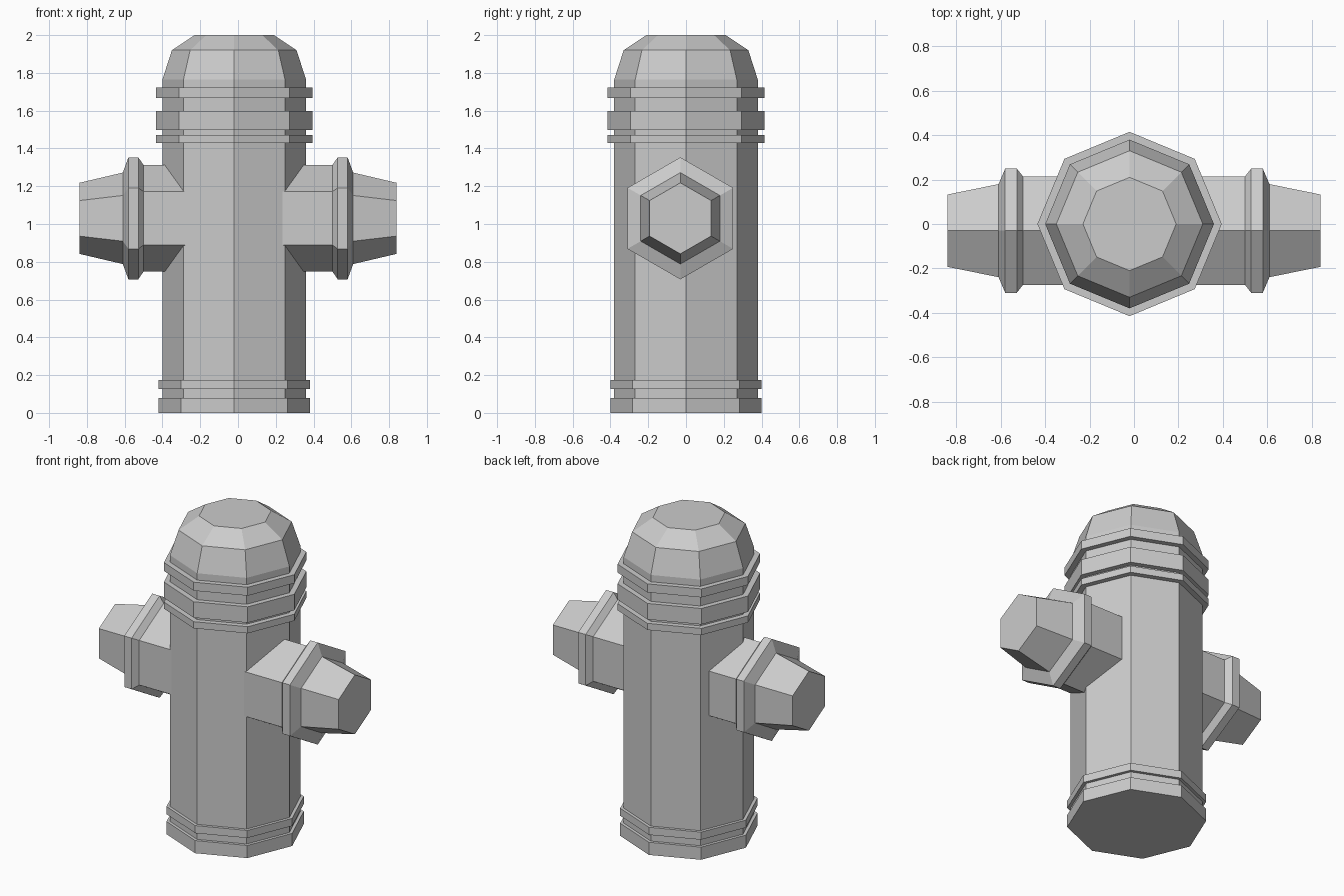
import bpy, bmesh
from math import cos, sin, pi

if "Cube" in bpy.data.objects:
    bpy.data.objects.remove(bpy.data.objects["Cube"])


def lathe(name, profile, sides, place):
    """Faceted closed solid from (radius, height) pairs; place maps it to world axes."""
    bm = bmesh.new()
    rings = [[bm.verts.new(place(r * cos(2 * pi * i / sides), r * sin(2 * pi * i / sides), h))
              for i in range(sides)] for r, h in profile]
    for a, b in zip(rings, rings[1:]):
        for i in range(sides):
            j = (i + 1) % sides
            bm.faces.new((a[i], a[j], b[j], b[i]))
    bm.faces.new(rings[0][::-1])
    bm.faces.new(rings[-1])
    bmesh.ops.recalc_face_normals(bm, faces=bm.faces)
    mesh = bpy.data.meshes.new(name)
    bm.to_mesh(mesh)
    bm.free()
    ob = bpy.data.objects.new(name, mesh)
    bpy.context.collection.objects.link(ob)
    return ob


# Octagonal barrel with base rings, collar rings and domed cap
B = 0.38
bands = [(0.0, 0.08, 0.40), (0.127, 0.175, 0.40),
         (1.43, 1.472, 0.415), (1.497, 1.598, 0.415), (1.668, 1.722, 0.415)]
profile = []
for low, high, r in bands:
    if low > 0:
        profile.append((B, low))
    profile += [(r, low), (r, high), (B, high)]
profile += [(B, 1.765), (0.33, 1.92), (0.21, 2.0)]
lathe("hydrant_barrel", profile, 8, lambda u, v, h: (u - 0.02, v, h))

# Hexagonal side outlet: pipe, bevelled flange and tapered cap, mirrored to both sides
outlet = [(0.282, 0.2), (0.282, 0.50), (0.323, 0.528), (0.323, 0.58),
          (0.242, 0.61), (0.188, 0.84)]
nozzle = lathe("side_outlets", outlet, 6, lambda u, v, h: (h, v - 0.03, 1.03 + u))
nozzle.modifiers.new("both_sides", 'MIRROR').use_axis = (True, False, False)
